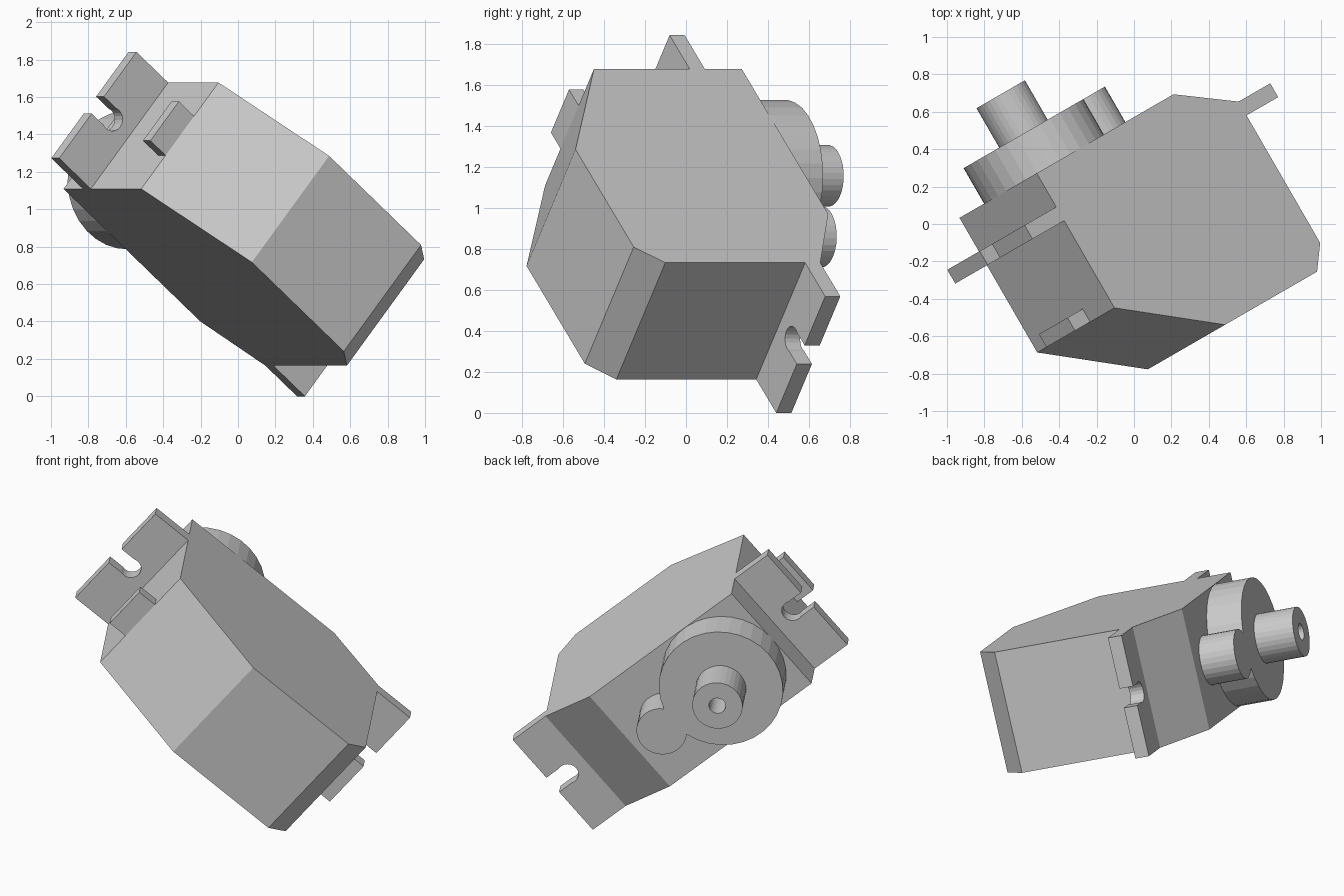
import bpy, bmesh
from math import cos, sin, pi, radians, acos, atan2, sqrt
from mathutils import Matrix, Vector

if "Cube" in bpy.data.objects:
    bpy.data.objects.remove(bpy.data.objects["Cube"])

# Local frame: x = body length, y = body width, z = shaft direction
TILT, TURN = radians(40), radians(30)
U = Vector((cos(TURN), sin(TURN), 0))
UP = Vector((0, 0, 1))
L = U * cos(TILT) - UP * sin(TILT)
W = -(U * sin(TILT) + UP * cos(TILT))
S = Vector((-sin(TURN), cos(TURN), 0))
PLACE = Matrix.Translation(U * 0.01 + UP * 0.92) @ Matrix((L, W, S)).transposed().to_4x4()

HALF_L, HALF_W, TOP = 0.735, 0.371, 0.495


def finish(name, bm):
    bmesh.ops.recalc_face_normals(bm, faces=bm.faces)
    mesh = bpy.data.meshes.new(name)
    bm.to_mesh(mesh)
    bm.free()
    obj = bpy.data.objects.new(name, mesh)
    obj.matrix_world = PLACE
    bpy.context.collection.objects.link(obj)
    return obj


def prism(name, outline, lo, hi, along_width=False):
    """Extrude a closed 2D outline along the shaft axis or the width axis."""
    bm = bmesh.new()
    verts = [bm.verts.new((a, lo, b) if along_width else (a, b, lo)) for a, b in outline]
    face = bm.faces.new(verts)
    ext = bmesh.ops.extrude_face_region(bm, geom=[face])
    moved = [v for v in ext["geom"] if isinstance(v, bmesh.types.BMVert)]
    step = (0, hi - lo, 0) if along_width else (0, 0, hi - lo)
    bmesh.ops.translate(bm, verts=moved, vec=step)
    return finish(name, bm)


def arc(cx, r, start, end, n):
    return [(cx + r * cos(start + (end - start) * i / n),
             r * sin(start + (end - start) * i / n)) for i in range(n + 1)]


def lathe(name, profile, n=32):
    """Turn (radius, height) pairs about the shaft axis, capping both ends."""
    bm = bmesh.new()
    rings = [[bm.verts.new((SHAFT_X + r * cos(2 * pi * i / n), r * sin(2 * pi * i / n), h))
              for i in range(n)] for r, h in profile]
    for a, b in zip(rings, rings[1:]):
        for i in range(n):
            j = (i + 1) % n
            bm.faces.new((a[i], a[j], b[j], b[i]))
    bm.faces.new(rings[0])
    bm.faces.new(rings[-1])
    return finish(name, bm)


# Main case: side profile extruded across the width
prism("motor_case", [(-HALF_L, -0.336), (-0.125, -0.71), (0.616, -0.71), (HALF_L, -0.585),
                     (HALF_L, 0.287), (0.367, TOP), (-HALF_L, TOP)],
      -HALF_W, HALF_W, along_width=True)

# Slotted mounting tabs at both ends
TAB_END, SLOT_X, SLOT_R = 0.99, 0.872, 0.063
tab = [(HALF_L - 0.01, -HALF_W), (TAB_END, -HALF_W), (TAB_END, -0.059)]
tab += arc(SLOT_X, SLOT_R, radians(-70), radians(-290), 12)
tab += [(TAB_END, 0.059), (TAB_END, HALF_W), (HALF_L - 0.01, HALF_W)]
for side, label in ((1, "lower"), (-1, "upper")):
    prism(label + "_mounting_tab", [(side * x, y) for x, y in tab], 0.202, 0.287)

# Cable outlet block
prism("cable_outlet", [(-0.857, -0.137), (-0.72, -0.137), (-0.72, 0.137), (-0.857, 0.137)],
      -0.336, -0.256)

# Gear housing: large round boss merged with a small one
SHAFT_X, BIG_R, LOBE_X, LOBE_R = -0.366, 0.37, 0.095, 0.15
d = LOBE_X - SHAFT_X
a = (d * d + BIG_R ** 2 - LOBE_R ** 2) / (2 * d)
big_angle = acos(a / BIG_R)
lobe_angle = atan2(sqrt(BIG_R ** 2 - a * a), a - d)
housing = arc(SHAFT_X, BIG_R, big_angle, 2 * pi - big_angle, 30)
housing += arc(LOBE_X, LOBE_R, -lobe_angle, lobe_angle, 22)[1:-1]
prism("gear_housing", housing, TOP - 0.01, 0.714)

# Output shaft with blind screw hole
lathe("output_shaft", [(0.15, 0.70), (0.15, 0.957), (0.05, 0.957), (0.05, 0.75)])
